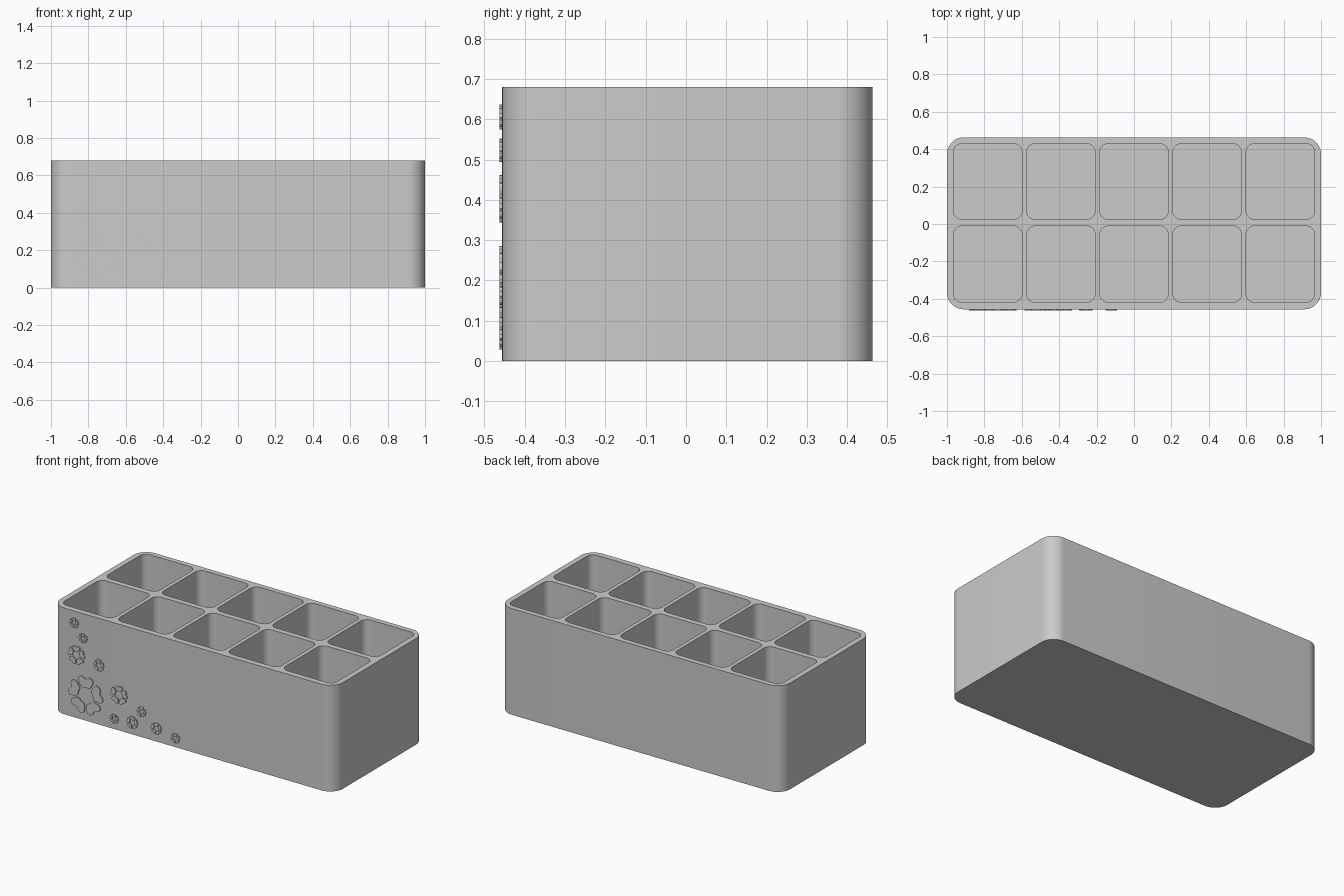
import bpy, bmesh, math
from mathutils import Vector, Matrix

cube = bpy.data.objects.get("Cube")
if cube:
    bpy.data.objects.remove(cube, do_unlink=True)

HEIGHT, FLOOR = 0.68, 0.04
FRONT, BACK = -0.456, 0.463

grey = bpy.data.materials.new("plain grey")
grey.use_nodes = True
grey.diffuse_color = (0.6, 0.6, 0.6, 1)
grey.node_tree.nodes["Principled BSDF"].inputs["Base Color"].default_value = (0.6, 0.6, 0.6, 1)


def rounded_rect(x0, x1, y0, y1, r, steps=8):
    """Counter-clockwise outline with rounded corners."""
    pts = []
    corners = [(x1 - r, y1 - r), (x0 + r, y1 - r), (x0 + r, y0 + r), (x1 - r, y0 + r)]
    for i, (cx, cy) in enumerate(corners):
        for s in range(steps + 1):
            a = math.pi / 2 * (i + s / steps)
            pts.append(Vector((cx + r * math.cos(a), cy + r * math.sin(a))))
    return pts


def prism(bm, outline, z0, z1):
    """Closed vertical prism over an outline."""
    low = [bm.verts.new((p.x, p.y, z0)) for p in outline]
    high = [bm.verts.new((p.x, p.y, z1)) for p in outline]
    bm.faces.new(low[::-1])
    bm.faces.new(high)
    n = len(low)
    for i in range(n):
        j = (i + 1) % n
        bm.faces.new((low[i], low[j], high[j], high[i]))


def make_object(name, bm):
    mesh = bpy.data.meshes.new(name)
    bm.normal_update()
    bm.to_mesh(mesh)
    bm.free()
    mesh.materials.append(grey)
    obj = bpy.data.objects.new(name, mesh)
    bpy.context.collection.objects.link(obj)
    return obj


# Outer block with rounded upright corners
bm = bmesh.new()
prism(bm, rounded_rect(-1, 1, FRONT, BACK, 0.09, 12), 0, HEIGHT)
box = make_object("organizer_box", bm)

# Ten compartments in two rows of five
bm = bmesh.new()
for col in range(5):
    cx = (col - 2) * 0.391
    for y0, y1 in ((-0.418, -0.011), (0.025, 0.429)):
        prism(bm, rounded_rect(cx - 0.183, cx + 0.183, y0, y1, 0.045), FLOOR, HEIGHT + 0.1)
cutter = make_object("compartment_cutter", bm)
cutter.hide_render = True

cut = box.modifiers.new("compartments", "BOOLEAN")
cut.operation = "DIFFERENCE"
cut.solver = "EXACT"
cut.object = cutter
bpy.context.view_layer.objects.active = box
box.select_set(True)
bpy.ops.object.modifier_apply(modifier=cut.name)
bpy.data.objects.remove(cutter, do_unlink=True)
bpy.ops.object.shade_smooth_by_angle(angle=math.radians(30))


# Heart-shaped petal: half outline as (across, out from the flower centre)
HALF = [(0, 0.9), (0.1, 0.95), (0.22, 1.0), (0.36, 0.97), (0.45, 0.86),
        (0.44, 0.74), (0.36, 0.6), (0.28, 0.47), (0.16, 0.42), (0, 0.45)]
PETAL = [Vector((-u, v)) for u, v in HALF] + [Vector((u, v)) for u, v in HALF[-2:0:-1]]


def flower(name, x, z, radius):
    """Five raised petals on the front wall."""
    bm = bmesh.new()
    for k in range(5):
        turn = Matrix.Rotation(math.tau * k / 5, 2)
        prism(bm, [turn @ p * radius for p in PETAL], -0.003, 0.007)
    bm.transform(Matrix.Translation((x, FRONT, z)) @ Matrix.Rotation(math.pi / 2, 4, "X"))
    make_object(name, bm)


flower("large_blossom", -0.757, 0.162, 0.118)
for i, (x, z) in enumerate([(-0.823, 0.403), (-0.522, 0.228)]):
    flower(f"medium_blossom_{i + 1}", x, z, 0.058)
for i, (x, z, r) in enumerate([(-0.84, 0.605, 0.031), (-0.777, 0.523, 0.029),
                               (-0.665, 0.38, 0.036), (-0.363, 0.163, 0.031),
                               (-0.258, 0.084, 0.036), (-0.427, 0.077, 0.038),
                               (-0.555, 0.067, 0.029), (-0.122, 0.058, 0.03)]):
    flower(f"small_blossom_{i + 1}", x, z, r)
